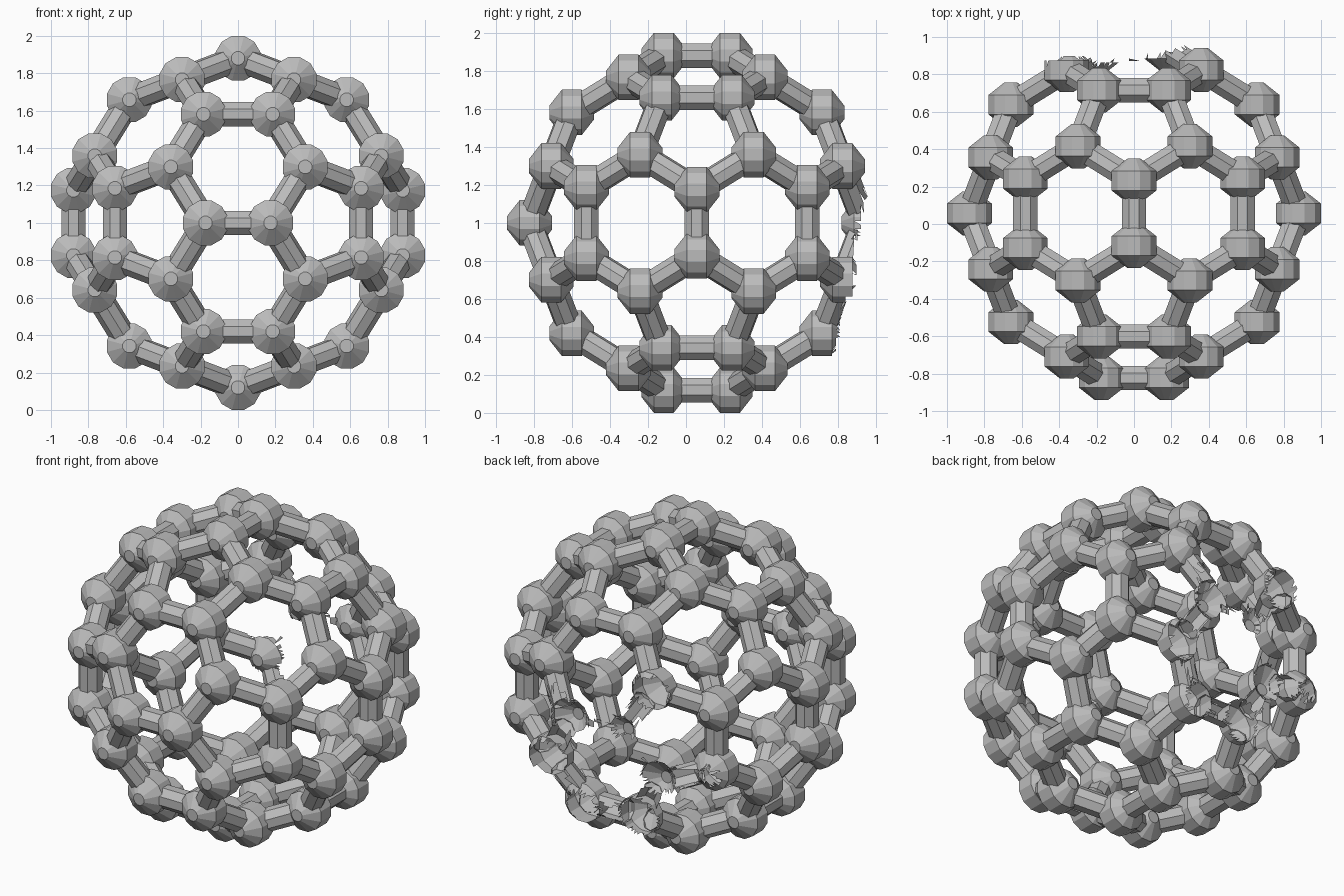
import bpy, bmesh, math, random
from mathutils import Vector, Matrix

cube = bpy.data.objects.get("Cube")
if cube:
    bpy.data.objects.remove(cube, do_unlink=True)
random.seed(4)

PHI = (1 + math.sqrt(5)) / 2
HALF_EDGE = 0.544            # half edge of the guiding icosahedron
TRIM = 0.34                  # where each corner is cut off along an edge
CENTRE = Vector((0, 0.057, 1))
BALL_R, STRUT_R, SIDES = 0.124, 0.07, 12

grey = bpy.data.materials.new("plain_grey")
grey.use_nodes = True
colour = (0.5, 0.5, 0.5, 1)
grey.diffuse_color = colour
grey.node_tree.nodes["Principled BSDF"].inputs["Base Color"].default_value = colour

# Cage layout: a truncated icosahedron
corners = []
for a in (-1, 1):
    for b in (-PHI, PHI):
        corners += [Vector(p) * HALF_EDGE for p in ((0, a, b), (b, 0, a), (a, b, 0))]
edges = [(p, q) for p in corners for q in corners
         if p is not q and (p - q).length < HALF_EDGE * 2.1]
joints = [p.lerp(q, TRIM) for p, q in edges]
links = [(p, q) for i, p in enumerate(joints) for q in joints[:i]
         if (p - q).length < HALF_EDGE * 0.8]


def add_ball(bm, centre):
    """Faceted ball with its poles along y and flat round caps."""
    rings = []
    for y, r in ((-0.118, 0.037), (-0.052, BALL_R), (0.052, BALL_R), (0.118, 0.037)):
        ring = []
        for k in range(SIDES):
            t = (k + 0.5) * math.tau / SIDES
            ring.append(bm.verts.new(centre + Vector((r * math.cos(t), y, r * math.sin(t)))))
        rings.append(ring)
    faces = [bm.faces.new(rings[0]), bm.faces.new(rings[-1][::-1])]
    for low, high in zip(rings, rings[1:]):
        for k in range(SIDES):
            n = (k + 1) % SIDES
            faces.append(bm.faces.new((low[k], high[k], high[n], low[n])))
    return faces


def add_strut(bm, p, q):
    """Eight-sided open tube between two balls."""
    axis = q - p
    turn = axis.to_track_quat('Z', 'Y').to_matrix().to_4x4()
    place = Matrix.Translation((p + q) / 2) @ turn @ Matrix.Rotation(math.pi / 8, 4, 'Z')
    made = bmesh.ops.create_cone(bm, cap_ends=False, segments=8, radius1=STRUT_R,
                                 radius2=STRUT_R, depth=axis.length - 0.18, matrix=place)
    return list({f for v in made["verts"] for f in v.link_faces})


def beyond_break(p):
    """Distance past the slanted plane where the back is torn away."""
    return p.y - (0.81 + 0.14 * p.x + 0.18 * p.z)


def tear(bm):
    """Split the faces around the break, then drop the outer ones raggedly."""
    near = [f for f in bm.faces if any(beyond_break(v.co) > -0.02 for v in f.verts)]
    near = bmesh.ops.triangulate(bm, faces=near)["faces"]
    cut = list({e for f in near for e in f.edges})
    bmesh.ops.subdivide_edges(bm, edges=cut, cuts=2, use_grid_fill=True)
    gone = [f for f in bm.faces
            if beyond_break(f.calc_center_median()) > random.uniform(-0.012, 0.012)]
    bmesh.ops.delete(bm, geom=gone, context='FACES')


def finish(bm, name):
    bmesh.ops.recalc_face_normals(bm, faces=bm.faces)
    tear(bm)
    bmesh.ops.translate(bm, verts=bm.verts, vec=CENTRE)
    mesh = bpy.data.meshes.new(name)
    bm.to_mesh(mesh)
    bm.free()
    mesh.materials.append(grey)
    bpy.context.collection.objects.link(bpy.data.objects.new(name, mesh))


# Joint balls
balls = bmesh.new()
for joint in joints:
    add_ball(balls, joint)
finish(balls, "joint_balls")

# Connecting struts
struts = bmesh.new()
for start, end in links:
    add_strut(struts, start, end)
finish(struts, "connecting_struts")
